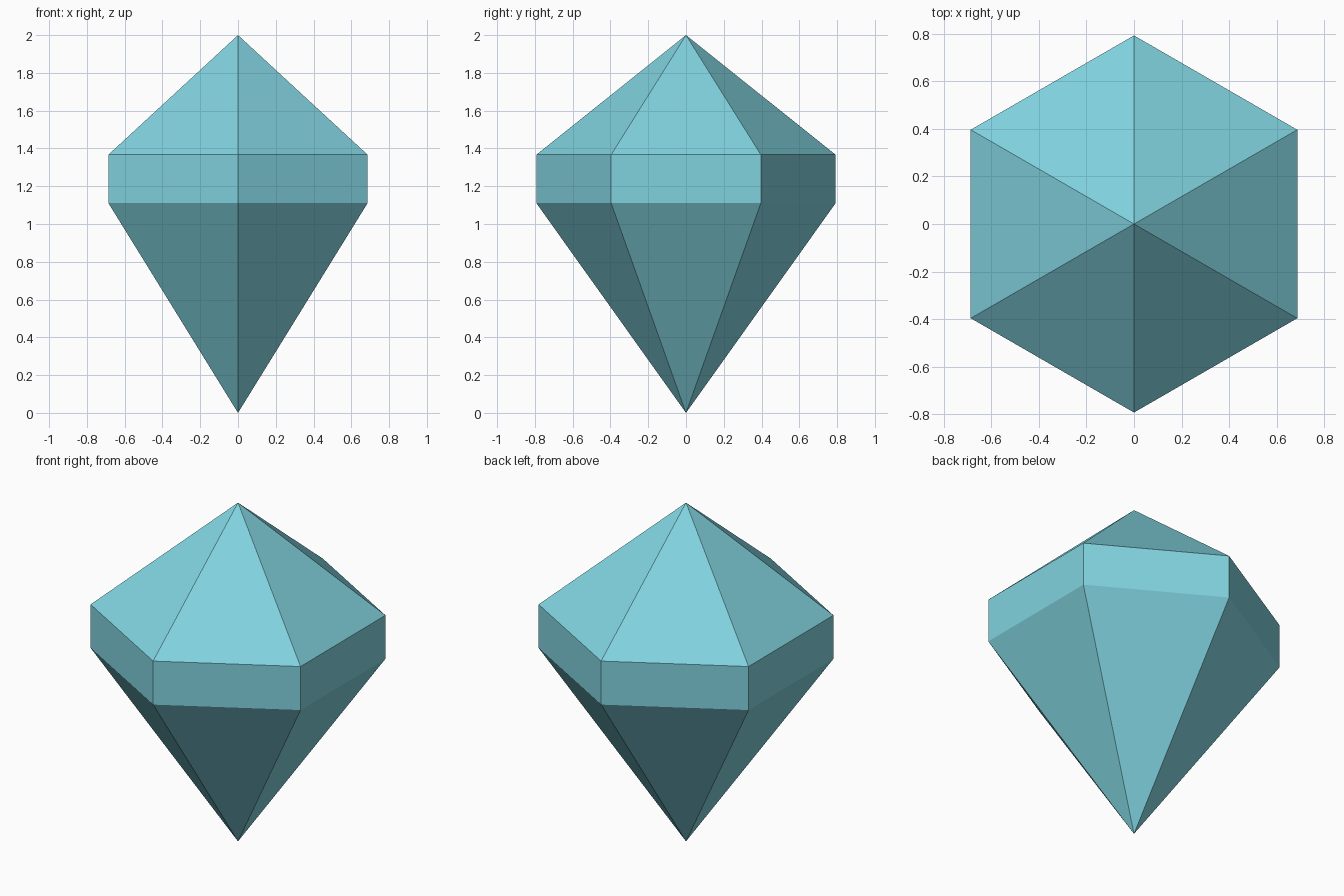
import bpy
import bmesh
from math import cos, sin, tau, pi

SIDES = 6
RADIUS = 0.792
GIRDLE_LOW, GIRDLE_HIGH, TOP = 1.11, 1.367, 2.0

cube = bpy.data.objects.get("Cube")
if cube:
    bpy.data.objects.remove(cube, do_unlink=True)

# Gem colour
gem_blue = bpy.data.materials.new("light_aqua")
gem_blue.use_nodes = True
colour = (0.22, 0.65, 0.74, 1)
gem_blue.diffuse_color = colour
gem_blue.node_tree.nodes["Principled BSDF"].inputs["Base Color"].default_value = colour

bm = bmesh.new()


def ring(z):
    """Hexagon of vertices with corners at the front and back."""
    angles = [pi / 2 + tau * i / SIDES for i in range(SIDES)]
    return [bm.verts.new((RADIUS * cos(a), RADIUS * sin(a), z)) for a in angles]


# Pointed base, straight girdle and pointed crown
tip = bm.verts.new((0, 0, 0))
low, high = ring(GIRDLE_LOW), ring(GIRDLE_HIGH)
apex = bm.verts.new((0, 0, TOP))
for i in range(SIDES):
    j = (i + 1) % SIDES
    bm.faces.new((tip, low[j], low[i]))
    bm.faces.new((low[i], low[j], high[j], high[i]))
    bm.faces.new((high[i], high[j], apex))
bmesh.ops.recalc_face_normals(bm, faces=bm.faces)

mesh = bpy.data.meshes.new("gem")
bm.to_mesh(mesh)
bm.free()
mesh.materials.append(gem_blue)
gem = bpy.data.objects.new("gem", mesh)
bpy.context.collection.objects.link(gem)
